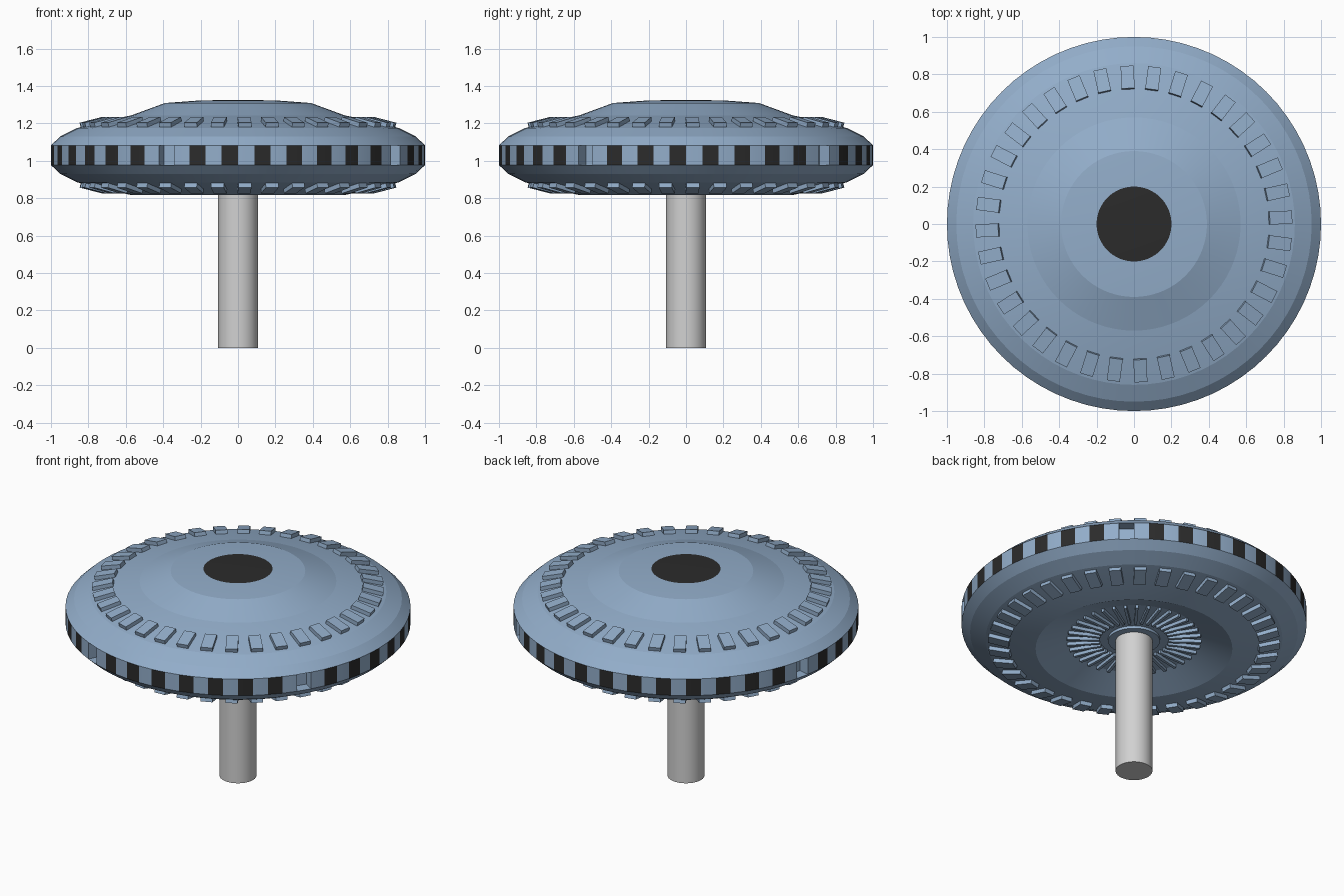
import bpy, bmesh, math
from mathutils import Matrix, Vector

cube = bpy.data.objects.get("Cube")
if cube:
    bpy.data.objects.remove(cube, do_unlink=True)


def material(name, rgb):
    m = bpy.data.materials.new(name)
    m.use_nodes = True
    m.diffuse_color = (*rgb, 1)
    m.node_tree.nodes["Principled BSDF"].inputs["Base Color"].default_value = (*rgb, 1)
    return m


blue = material("steel blue", (0.29, 0.42, 0.59))
black = material("dark glass", (0.024, 0.024, 0.024))
grey = material("light grey", (0.64, 0.64, 0.64))

MID = 1.03       # height of the middle of the rim
STEP = math.radians(10)


def finish(bm, name, mats, smooth=None):
    bmesh.ops.recalc_face_normals(bm, faces=bm.faces)
    mesh = bpy.data.meshes.new(name)
    bm.to_mesh(mesh)
    bm.free()
    for m in mats:
        mesh.materials.append(m)
    obj = bpy.data.objects.new(name, mesh)
    bpy.context.collection.objects.link(obj)
    if smooth:
        bpy.ops.object.select_all(action='DESELECT')
        obj.select_set(True)
        bpy.context.view_layer.objects.active = obj
        bpy.ops.object.shade_smooth_by_angle(angle=math.radians(smooth))
    return obj


def lathe(profile, steps=72):
    bm = bmesh.new()
    verts = [bm.verts.new((r, 0, z)) for r, z in profile]
    edges = [bm.edges.new(pair) for pair in zip(verts, verts[1:])]
    bmesh.ops.spin(bm, geom=verts + edges, axis=(0, 0, 1), cent=(0, 0, 0),
                   angle=math.tau, steps=steps, use_merge=True)
    bmesh.ops.remove_doubles(bm, verts=bm.verts, dist=0.0005)
    bmesh.ops.recalc_face_normals(bm, faces=bm.faces)
    return bm


def radial_blocks(name, start, end, width, thick, offset):
    """Ring of thin blocks, each lying along the line start-end in (radius, z)."""
    bm = bmesh.new()
    a, b = Vector((start[0], 0, start[1])), Vector((end[0], 0, end[1]))
    tilt = math.atan2(a.z - b.z, b.x - a.x)
    for i in range(36):
        place = (Matrix.Rotation(i * STEP + math.radians(offset), 4, 'Z')
                 @ Matrix.Translation((a + b) / 2) @ Matrix.Rotation(tilt, 4, 'Y')
                 @ Matrix.Diagonal(((b - a).length, width, thick, 1)))
        bmesh.ops.create_cube(bm, size=1, matrix=place)
    return finish(bm, name, [blue])


# Saucer hull: the underside repeats the upper slope, then rises into a recess
upper = [(0.57, 1.243), (0.72, 1.212), (0.86, 1.175), (0.95, 1.13), (1.0, 1.083)]
lower = [(r, 2 * MID - z) for r, z in reversed(upper)]
profile = ([(0, 1.325), (0.2, 1.323), (0.39, 1.309)] + upper + lower
           + [(0.39, 0.885), (0, 0.885)])
hull = lathe(profile)
open_panes = {47, 167, 247, 327}
recessed = []
for f in hull.faces:
    c = f.calc_center_median()
    if c.z > 1.3 and math.hypot(c.x, c.y) < 0.2:
        f.material_index = 1
    elif abs(c.z - MID) < 0.01 and math.hypot(c.x, c.y) > 0.9:
        angle = math.degrees(math.atan2(c.y, c.x)) % 360
        if int(angle // 5) % 2 == 1:
            if int(angle) in open_panes:
                recessed.append(f)
            else:
                f.material_index = 1
# Open panes sink into the rim
for f in bmesh.ops.extrude_discrete_faces(hull, faces=recessed)["faces"]:
    bmesh.ops.translate(hull, verts=f.verts, vec=-0.07 * f.normal)
finish(hull, "saucer_hull", [blue, black], smooth=8)

# Raised tiles above and below the rim
radial_blocks("upper_tiles", (0.722, 1.217), (0.842, 1.186), 0.07, 0.036, 2.5)
radial_blocks("lower_tiles", (0.722, 2 * MID - 1.217), (0.842, 2 * MID - 1.186),
              0.07, 0.036, 2.5)

# Radial fins in the underside recess
radial_blocks("underside_fins", (0.2, 0.878), (0.39, 0.878), 0.017, 0.026, 2.5)

# Collar around the column
finish(lathe([(0, 0.89), (0.15, 0.89), (0.15, 0.868), (0, 0.868)]),
       "column_collar", [blue], smooth=30)

# Column
finish(lathe([(0, 0.9), (0.107, 0.9), (0.107, 0), (0, 0)], 32),
       "support_column", [grey], smooth=30)
